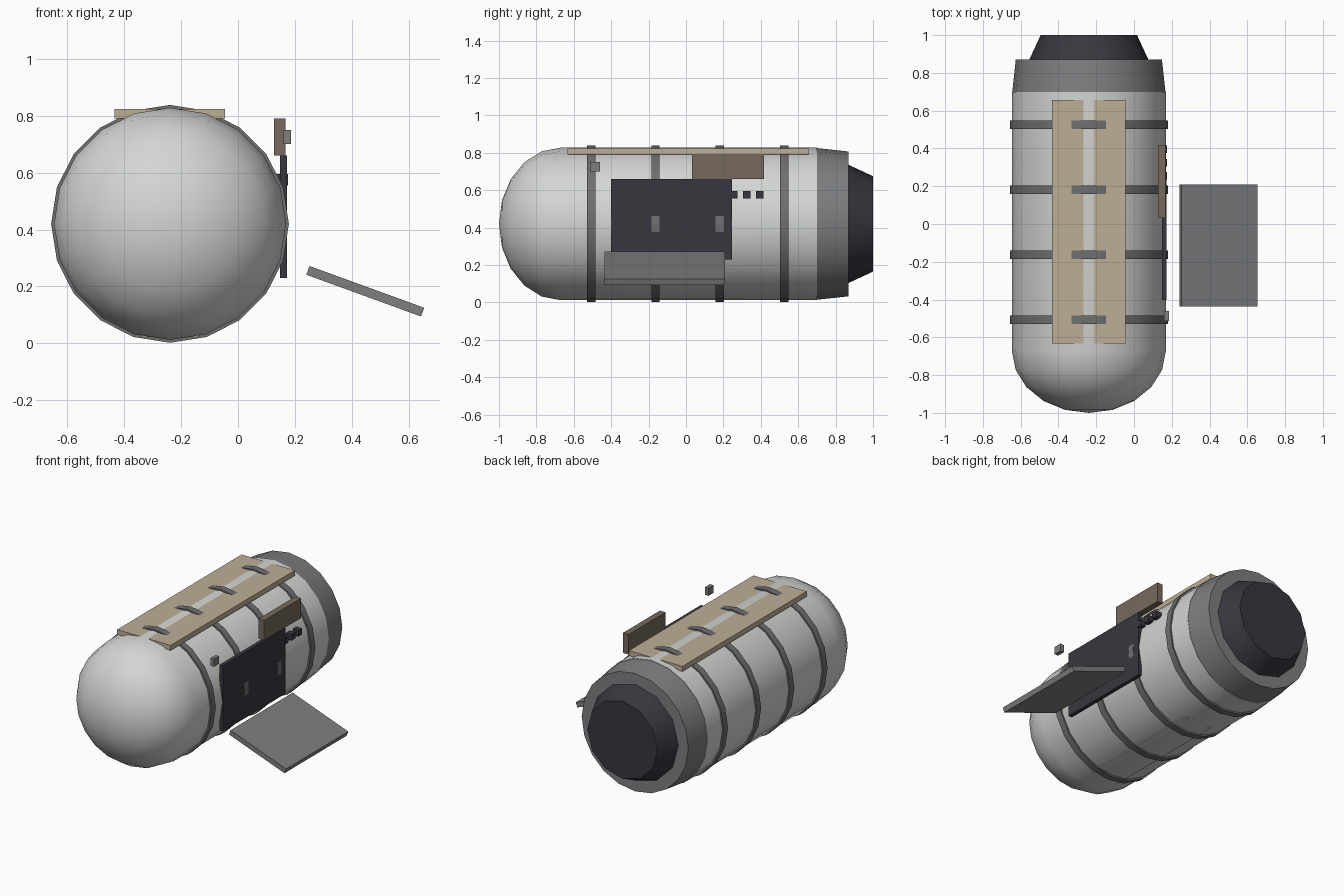
import bpy, bmesh, math

if "Cube" in bpy.data.objects:
    bpy.data.objects.remove(bpy.data.objects["Cube"])

CX, CZ = -0.239, 0.42   # axis of the capsule


def srgb(r, g, b):
    def f(c):
        c /= 255
        return c / 12.92 if c <= 0.04045 else ((c + 0.055) / 1.055) ** 2.4
    return (f(r), f(g), f(b), 1)


def material(name, rgb):
    m = bpy.data.materials.new(name)
    m.diffuse_color = srgb(*rgb)
    m.use_nodes = True
    m.node_tree.nodes["Principled BSDF"].inputs["Base Color"].default_value = m.diffuse_color
    return m


WHITE = material("hull_white", (212, 214, 211))
GREY = material("mid_grey", (125, 126, 127))
STEEL = material("ring_grey", (110, 111, 112))
DARK = material("charcoal", (57, 54, 63))
TAN = material("tan", (190, 174, 150))
BROWN = material("brown", (118, 106, 93))


def finish(name, bm, mat, smooth):
    bmesh.ops.recalc_face_normals(bm, faces=bm.faces)
    me = bpy.data.meshes.new(name)
    bm.to_mesh(me)
    bm.free()
    me.materials.append(mat)
    ob = bpy.data.objects.new(name, me)
    bpy.context.collection.objects.link(ob)
    if smooth:
        bpy.ops.object.select_all(action='DESELECT')
        ob.select_set(True)
        bpy.context.view_layer.objects.active = ob
        bpy.ops.object.shade_smooth_by_angle(angle=math.radians(30))
    return ob


def lathe(name, profile, sides, mat, closed=False):
    """Turn a (y, radius) profile around the capsule axis."""
    bm = bmesh.new()
    rows = []
    for y, r in profile:
        if r < 1e-5:
            rows.append([bm.verts.new((CX, y, CZ))] * sides)
        else:
            rows.append([bm.verts.new((CX + r * math.cos(math.tau * i / sides), y,
                                       CZ + r * math.sin(math.tau * i / sides)))
                         for i in range(sides)])
    pairs = list(zip(rows, rows[1:]))
    if closed:
        pairs.append((rows[-1], rows[0]))
    for a, b in pairs:
        for i in range(sides):
            j = (i + 1) % sides
            bm.faces.new(list(dict.fromkeys((a[i], a[j], b[j], b[i]))))
    if not closed:
        for row in (rows[0], rows[-1]):
            if row[0] is not row[1]:
                bm.faces.new(row)
    return finish(name, bm, mat, True)


def box(name, x, y, z, mat):
    bm = bmesh.new()
    bmesh.ops.create_cube(bm, size=1)
    for v in bm.verts:
        v.co = [(lo + hi) / 2 + c * (hi - lo) for c, (lo, hi) in zip(v.co, (x, y, z))]
    return finish(name, bm, mat, False)


# hull with rounded nose
R = 0.408
nose = [(-0.67 - 0.33 * math.cos(math.radians(a)), R * math.sin(math.radians(a)))
        for a in range(0, 91, 18)]
lathe("hull", nose + [(0.70, R)], 20, WHITE)

# tail collar and engine nozzle
lathe("tail_collar", [(0.695, 0.406), (0.87, 0.387)], 20, GREY)
lathe("nozzle", [(0.86, 0.32), (1.0, 0.255)], 12, DARK)

# hoops around the hull
for i in range(4):
    y = -0.507 + i * 0.344
    lathe(f"hoop_{i + 1}", [(y - 0.022, 0.395), (y - 0.022, 0.418),
                            (y + 0.022, 0.418), (y + 0.022, 0.395)], 20, STEEL, True)

# roof board and belly plate, both partly sunk in the hull
box("roof_board", (-0.434, -0.046), (-0.633, 0.657), (0.79, 0.8235), TAN)
box("belly_plate", (CX - 0.1, CX + 0.1), (-0.55, 0.31), (0.022, 0.036), WHITE)

# side door, sign board, lamp and small vents
box("side_door", (0.147, 0.1723), (-0.402, 0.247), (0.23, 0.66), DARK)
box("side_board", (0.126, 0.167), (0.032, 0.417), (0.66, 0.79), BROWN)
box("side_lamp", (0.16, 0.186), (-0.514, -0.461), (0.70, 0.75), GREY)
for i in range(3):
    y = 0.255 + i * 0.07
    box(f"vent_{i + 1}", (0.135, 0.175), (y - 0.02, y + 0.02), (0.555, 0.595), DARK)

# sloping ramp
ramp = box("ramp", (-0.2145, 0.2145), (-0.437, 0.208), (-0.0163, 0.0163), GREY)
ramp.location = (0.4475, 0, 0.183)
ramp.rotation_euler = (0, math.radians(20), 0)
